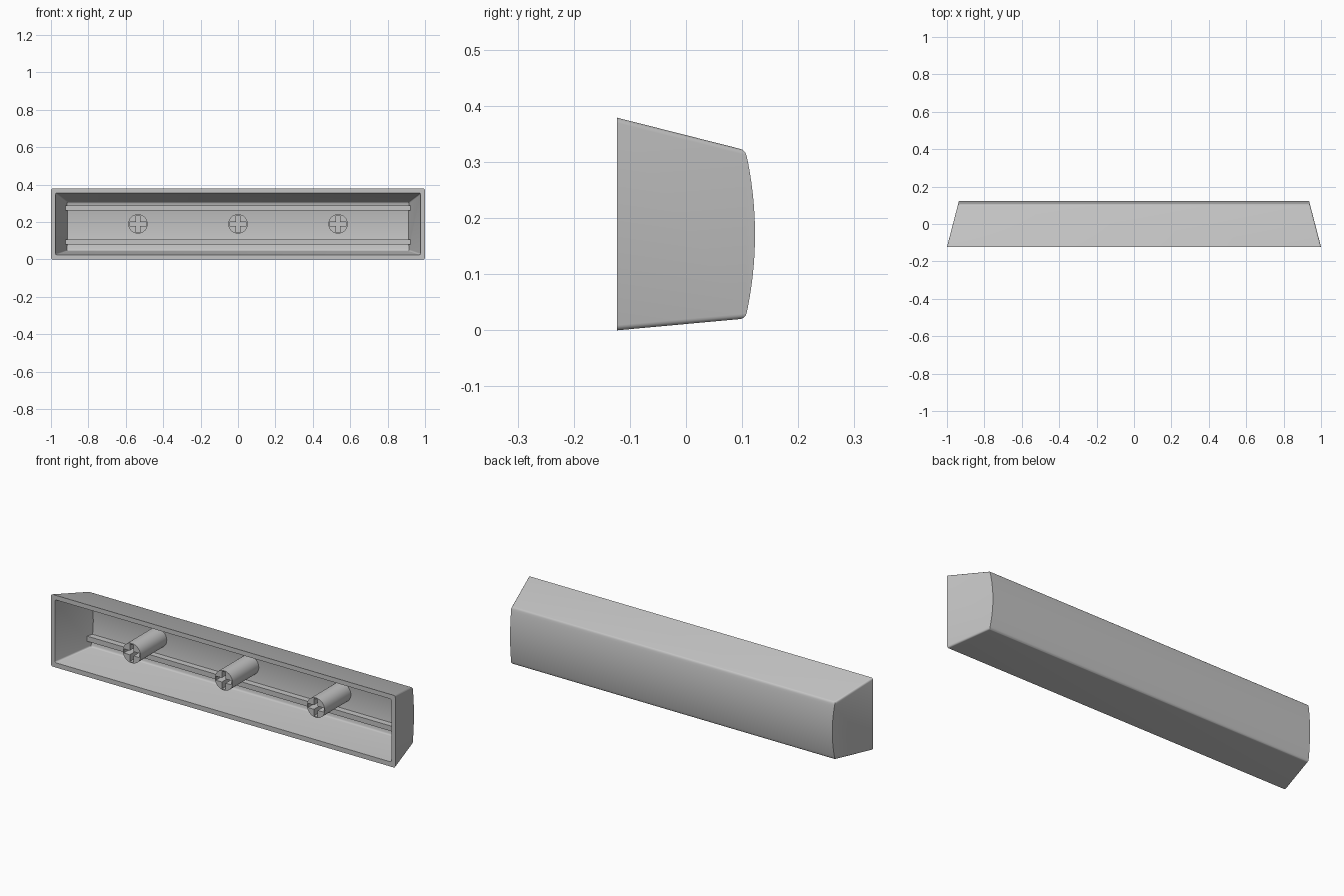
import bpy, bmesh, math

cube = bpy.data.objects.get("Cube")
if cube:
    bpy.data.objects.remove(cube, do_unlink=True)

GREY = (0.55, 0.55, 0.55, 1)
grey = bpy.data.materials.new("grey_plastic")
grey.use_nodes = True
grey.diffuse_color = GREY
grey.node_tree.nodes["Principled BSDF"].inputs["Base Color"].default_value = GREY


def make_object(name, bm):
    bmesh.ops.recalc_face_normals(bm, faces=bm.faces)
    mesh = bpy.data.meshes.new(name)
    bm.to_mesh(mesh)
    bm.free()
    mesh.materials.append(grey)
    obj = bpy.data.objects.new(name, mesh)
    bpy.context.collection.objects.link(obj)
    return obj


def tapered_block(name, front, back, bottom, top, half, taper, bulge, radius, steps=16):
    """Side profile with a bowed back, spanned in x between leaning end faces.
    bottom and top are (front z, back z)."""
    profile = [(front, top[0]), (front, bottom[0])]
    for i in range(steps + 1):
        t = i / steps
        y = back + bulge * (1 - (2 * t - 1) ** 2)
        profile.append((y, bottom[1] + t * (top[1] - bottom[1])))
    bm = bmesh.new()
    ends = []
    for side in (-1, 1):
        ends.append([bm.verts.new((side * (half - taper * (y - front)), y, z))
                     for y, z in profile])
        bm.faces.new(ends[-1])
    n = len(profile)
    for i in range(n):
        j = (i + 1) % n
        bm.faces.new((ends[0][i], ends[0][j], ends[1][j], ends[1][i]))
    # Round the four long corner edges and the two back edges
    pairs = [(e[a], e[b]) for e in ends for a, b in ((1, 2), (n - 1, 0))]
    pairs += [(ends[0][k], ends[1][k]) for k in (2, n - 1)]
    bmesh.ops.bevel(bm, geom=[bm.edges.get(p) for p in pairs], offset=radius,
                    segments=4, profile=0.5, affect='EDGES')
    return make_object(name, bm)


def box(name, center, size):
    bm = bmesh.new()
    bmesh.ops.create_cube(bm, size=1)
    bmesh.ops.scale(bm, vec=size, verts=bm.verts)
    bmesh.ops.translate(bm, vec=center, verts=bm.verts)
    return make_object(name, bm)


def select_only(obj):
    bpy.ops.object.select_all(action='DESELECT')
    obj.select_set(True)
    bpy.context.view_layer.objects.active = obj


def cut(obj, cutter):
    cutter.hide_render = True
    mod = obj.modifiers.new("cut", 'BOOLEAN')
    mod.operation = 'DIFFERENCE'
    mod.solver = 'EXACT'
    mod.object = cutter
    select_only(obj)
    bpy.ops.object.modifier_apply(modifier=mod.name)
    bpy.data.objects.remove(cutter, do_unlink=True)


def smooth(obj):
    select_only(obj)
    bpy.ops.object.shade_smooth_by_angle(angle=math.radians(30))


# Hollow shell, open at the front
shell = tapered_block("shell", -0.123, 0.106, (0, 0.021), (0.379, 0.321),
                      1.0, 0.26, 0.017, 0.009)
cavity = tapered_block("cavity_cutter", -0.15, 0.085, (0.022, 0.046), (0.361, 0.307),
                       0.985, 0.3, 0.014, 0.008)
cut(shell, cavity)
smooth(shell)

# Long stiffening ribs on the inside of the back wall
for name, z in (("lower_rib", 0.094), ("upper_rib", 0.276)):
    box(name, (0, 0.083, z), (1.85, 0.04, 0.027))

# Round mounting stems with a cross-shaped socket
for name, x in (("right_stem", -0.535), ("middle_stem", 0), ("left_stem", 0.535)):
    bm = bmesh.new()
    bmesh.ops.create_cone(bm, cap_ends=True, segments=32,
                          radius1=0.052, radius2=0.052, depth=0.222)
    for v in bm.verts:
        px, py, pz = v.co
        v.co = (x + px, pz - 0.007, 0.19 + py)
    stem = make_object(name, bm)
    for size in ((0.092, 0.1, 0.022), (0.022, 0.1, 0.092)):
        cut(stem, box("socket_cutter", (x, -0.1, 0.19), size))
    smooth(stem)
